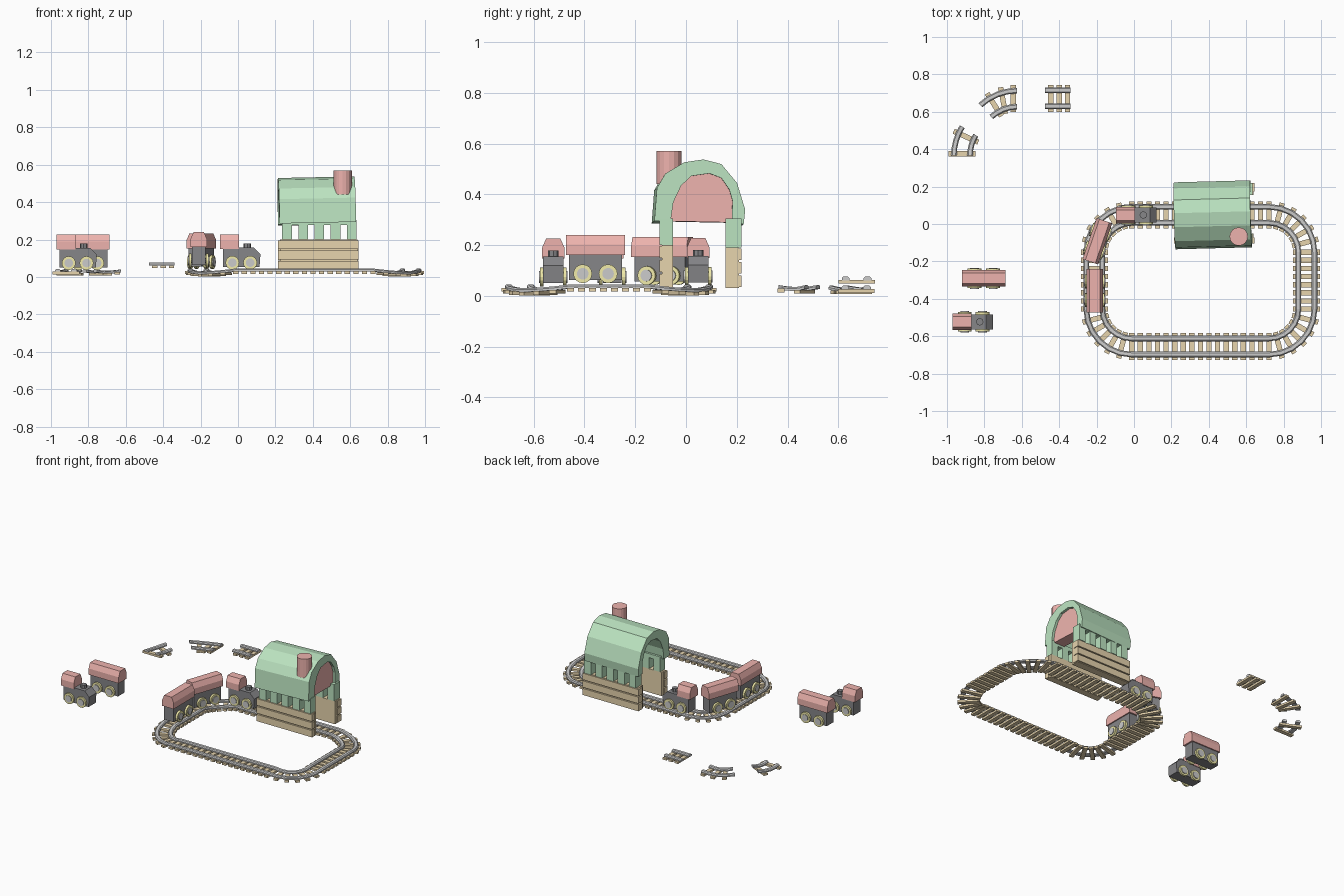
import bpy, bmesh, math
from mathutils import Matrix, Vector

if "Cube" in bpy.data.objects:
    bpy.data.objects.remove(bpy.data.objects["Cube"])


def material(name, rgb):
    m = bpy.data.materials.new(name)
    m.diffuse_color = (*rgb, 1)
    m.use_nodes = True
    m.node_tree.nodes["Principled BSDF"].inputs["Base Color"].default_value = m.diffuse_color
    return m


TAN = material("wood", (0.80, 0.66, 0.42))
GREEN = material("green", (0.50, 0.77, 0.53))
RED = material("red", (0.85, 0.45, 0.42))
DARK = material("dark", (0.24, 0.24, 0.25))
YELLOW = material("yellow", (0.88, 0.83, 0.40))
GREY = None


def finish(bm, name, mat, matrix=None):
    bmesh.ops.recalc_face_normals(bm, faces=bm.faces)
    me = bpy.data.meshes.new(name)
    bm.to_mesh(me)
    bm.free()
    ob = bpy.data.objects.new(name, me)
    bpy.context.collection.objects.link(ob)
    if matrix:
        ob.matrix_world = matrix
    if mat:
        me.materials.append(mat)
    return ob


def box(bm, lo, hi, matrix=Matrix()):
    lo, hi = Vector(lo), Vector(hi)
    m = matrix @ Matrix.Translation((lo + hi) / 2) @ Matrix.Diagonal((*(hi - lo), 1))
    bmesh.ops.create_cube(bm, size=1, matrix=m)


def cyl(bm, r, depth, pos, rot=Matrix(), sides=16):
    bmesh.ops.create_cone(bm, cap_ends=True, segments=sides, radius1=r, radius2=r,
                          depth=depth, matrix=Matrix.Translation(pos) @ rot)


def prism(bm, profile, a, b, axis):
    """Extrude a 2D profile (other two axes in order) from a to b along an axis."""
    rings = []
    for d in (a, b):
        rings.append([bm.verts.new((d, p, q) if axis == 'x' else (p, d, q)) for p, q in profile])
    bm.faces.new(rings[0])
    bm.faces.new(rings[1])
    n = len(profile)
    for i in range(n):
        j = (i + 1) % n
        bm.faces.new((rings[0][i], rings[0][j], rings[1][j], rings[1][i]))


def frame(x, y, z, angle):
    return Matrix.Translation((x, y, z)) @ Matrix.Rotation(angle, 4, 'Z')


def arc(cx, cy, r, a0, a1, n, z0=0.0, dip=0.0):
    """Track frames along an anticlockwise arc, sinking a little mid way."""
    out = []
    for i in range(n + 1):
        t = i / n
        a = a0 + (a1 - a0) * t
        out.append(frame(cx + r * math.cos(a), cy + r * math.sin(a),
                         z0 - dip * math.sin(math.pi * t), a + math.pi / 2))
    return out


def rails(name, frames, closed=False):
    bm = bmesh.new()
    for side in (-0.043, 0.043):
        rings = []
        for f in frames:
            sec = ((-.015, .03), (-.015, .039), (-.009, .045), (.009, .045), (.015, .039), (.015, .03))
            rings.append([bm.verts.new(f @ Vector((0, side + p, q))) for p, q in sec])
        pairs = list(zip(rings, rings[1:]))
        if closed:
            pairs.append((rings[-1], rings[0]))
        else:
            bm.faces.new(rings[0])
            bm.faces.new(rings[-1])
        for r, s in pairs:
            for i in range(6):
                j = (i + 1) % 6
                bm.faces.new((r[i], r[j], s[j], s[i]))
    finish(bm, name, GREY)


def ties(name, frames):
    bm = bmesh.new()
    for f in frames:
        box(bm, (-.014, -.072, .017), (.014, .072, .031), f)
    finish(bm, name, TAN)


# Oval track: four straights joined by four corners
CX, CY, HW, HH, R = 0.355, -0.303, 0.567, 0.352, 0.2
path, sleepers = [], []
for k, (sx, sy) in enumerate(((1, 1), (-1, 1), (-1, -1), (1, -1))):
    c = (CX + sx * (HW - R), CY + sy * (HH - R))
    a = k * math.pi / 2
    corner = arc(*c, R, a, a + math.pi / 2, 6, 0, 0.015)
    path += corner
    sleepers += corner[1:-1]
    length = 2 * ((HW - R) if k % 2 == 0 else (HH - R))
    count = round(length / 0.0455)
    for i in range(count + 1):
        sleepers.append(corner[-1] @ Matrix.Translation((length * i / count, 0, 0)))
rails("track_rails", path, True)
ties("track_sleepers", sleepers)

# Loose track pieces
straight = [frame(x, 0.672, 0.031, 0) for x in (-.475, -.445, -.40, -.355, -.34)]
rails("loose_straight_rails", straight)
ties("loose_straight_sleepers", straight[1:4])
curve = arc(-.625, .425, .245, math.radians(90), math.radians(133), 4, -.005, .008)
rails("loose_curve_rails", curve)
ties("loose_curve_sleepers", [f @ Matrix.Translation((d, 0, 0)) for f, d in
                              ((curve[0], .02), (curve[1], .03), (curve[3], -.01))])
bend = arc(-.67, .365, .25, math.radians(180), math.radians(148), 4, -.003, .008)
rails("loose_bend_rails", bend)
ties("loose_bend_sleepers", [bend[0] @ Matrix.Translation((-.01, 0, 0)), bend[3]])


# Vehicles
HOOD = ((-.044, .147), (-.044, .19), (-.028, .226), (.028, .226), (.044, .19), (.044, .147))
TURN = Matrix.Rotation(math.pi / 2, 4, 'X')


def wheels(name, xs, m):
    tyre, hub, axle = bmesh.new(), bmesh.new(), bmesh.new()
    for x in xs:
        cyl(axle, .012, .09, (x, 0, .074), TURN, 8)
        for s in (-1, 1):
            cyl(tyre, .037, .014, (x, s * .045, .074), TURN)
            cyl(hub, .023, .012, (x, s * .051, .074), TURN)
    finish(tyre, name + "_wheels", YELLOW, m)
    finish(hub, name + "_wheel_hubs", GREY, m)
    finish(axle, name + "_axles", DARK, m)


def wagon(name, m):
    bm = bmesh.new()
    box(bm, (-.105, -.036, .05), (.105, .036, .15))
    finish(bm, name + "_body", DARK, m)
    bm = bmesh.new()
    prism(bm, HOOD, -.116, .116, 'x')
    finish(bm, name + "_roof", RED, m)
    wheels(name, (-.05, .05), m)


def engine(name, m):
    bm = bmesh.new()
    prism(bm, ((-.09, .05), (.105, .05), (.11, .12), (.075, .155), (-.09, .155)), -.04, .04, 'y')
    cyl(bm, .02, .04, (.04, 0, .158), sides=8)
    finish(bm, name + "_body", DARK, m)
    bm = bmesh.new()
    prism(bm, HOOD, -.105, -.005, 'x')
    finish(bm, name + "_cab", RED, m)
    wheels(name, (-.04, .055), m)


engine("engine", frame(.01, .048, .002, 0))
wagon("wagon_one", frame(-.196, -.092, .006, math.radians(71)))
wagon("wagon_two", frame(-.21, -.357, .013, math.pi / 2))
engine("spare_engine", frame(-.865, -.523, 0, 0))
wagon("spare_wagon", frame(-.803, -.291, 0, 0))

# Station platforms: stacked planks on a backing board
for label, s, yin, yout, z0, z1 in (("front", -1, -.052, -.105, .035, .2), ("back", 1, .155, .218, .03, .19)):
    bm = bmesh.new()
    lo, hi = sorted((yin, yout - s * .01))
    box(bm, (.225, lo, z0), (.64, hi, z1))
    lo, hi = sorted((yin + s * .02, yout))
    h = (z1 - z0) / 3
    for i in range(3):
        box(bm, (.215, lo, z0 + i * h + .004), (.645, hi, z0 + (i + 1) * h - .004))
    finish(bm, label + "_platform", TAN)
    # Row of posts carrying the roof
    bm = bmesh.new()
    lo, hi = sorted((yin, yout))
    for i in range(5):
        x = .262 + i * .0865
        box(bm, (x - .026, lo, z1), (x + .026, hi, .30))
    box(bm, (.236, lo, .277), (.634, hi, .305))
    finish(bm, label + "_posts", GREEN)

# Vaulted station roof, slightly askew
OUTER = ((-.13, .29), (-.12, .42), (-.087, .477), (-.012, .522), (.063, .533),
         (.134, .515), (.196, .44), (.228, .335), (.222, .278))
INNER = ((-.066, .29), (-.055, .365), (-.024, .43), (.016, .468), (.087, .478),
         (.134, .46), (.165, .415), (.178, .37), (.175, .285))
pivot = Matrix.Translation((.42, .05, 0))
lean = (pivot @ Matrix.Rotation(math.radians(1.5), 4, 'Z') @ Matrix.Translation((0, 0, .3))
        @ Matrix.Rotation(math.radians(-1.2), 4, 'Y') @ Matrix.Translation((0, 0, -.3)) @ pivot.inverted())
bm = bmesh.new()
prism(bm, OUTER + INNER[::-1], .218, .627, 'x')
finish(bm, "station_roof", GREEN, lean)

# Gable panel and chimney
bm = bmesh.new()
prism(bm, INNER, .53, .61, 'x')
finish(bm, "gable_panel", RED, lean)
bm = bmesh.new()
cyl(bm, .049, .13, (.56, -.067, .505))
finish(bm, "chimney", RED)
